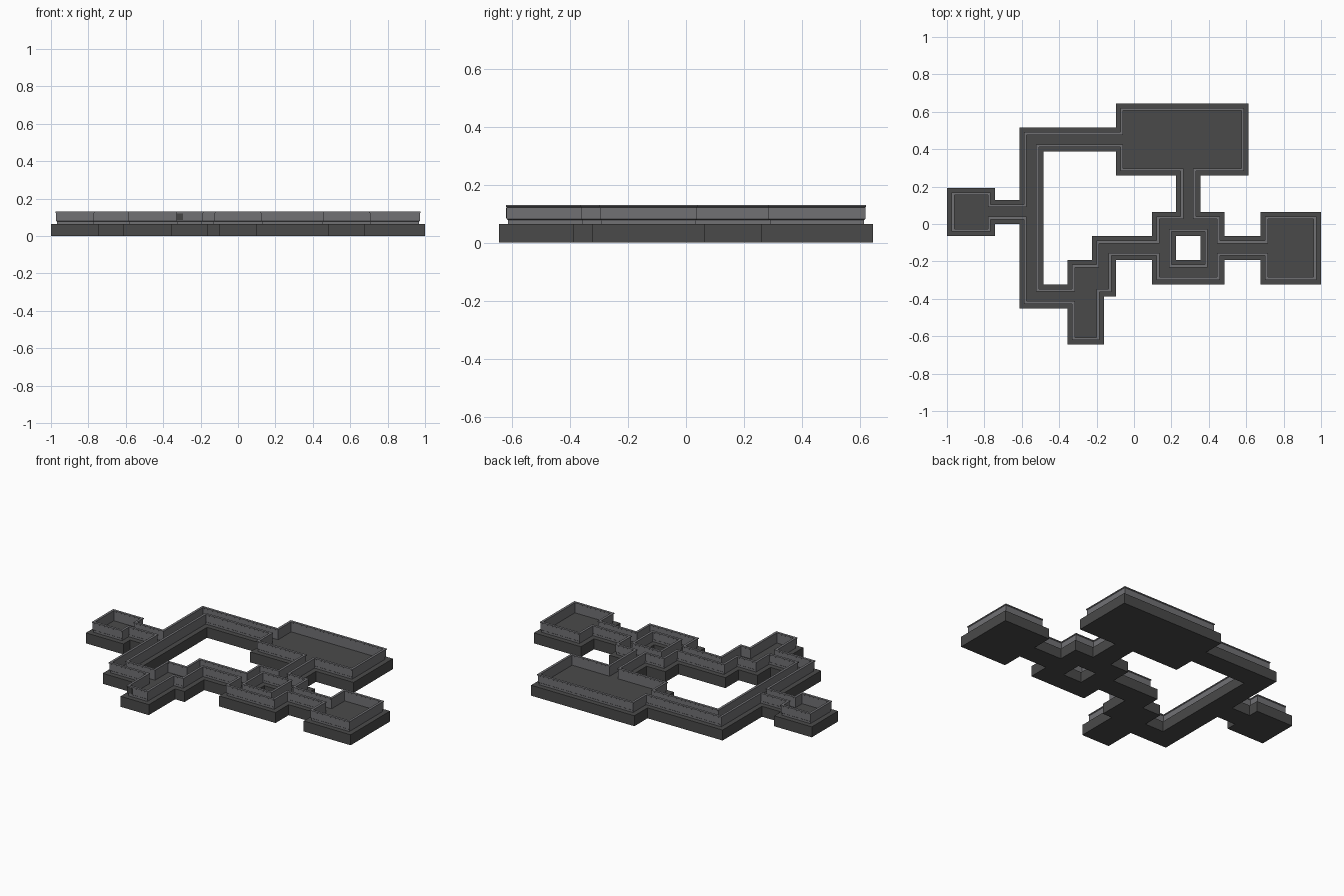
import bpy, bmesh
from mathutils import Vector

if "Cube" in bpy.data.objects:
    bpy.data.objects.remove(bpy.data.objects["Cube"])

U = 2 / 31                 # size of one floor-plan cell
BASE_H, TOP = 0.065, 0.13


def material(name, c):
    m = bpy.data.materials.new(name)
    m.diffuse_color = (*c, 1)
    m.use_nodes = True
    m.node_tree.nodes["Principled BSDF"].inputs["Base Color"].default_value = m.diffuse_color
    return m


STONE = material("dark stone", (0.068, 0.068, 0.068))
WALL = material("wall grey", (0.165, 0.165, 0.175))
SHADOW = material("wall opening", (0.06, 0.06, 0.06))

# Rooms and corridors as cell rectangles x0, y0, x1, y1
RECTS = [
    (0, 9, 4, 13), (4, 10, 6, 12),               # west room and its passage
    (6, 3, 8, 18), (6, 16, 14, 18), (6, 3, 10, 5),  # long corridor
    (14, 14, 25, 20), (19, 11, 21, 14),          # great hall and passage
    (17, 5, 23, 11),                             # centre room
    (23, 7, 26, 9), (26, 5, 31, 11),             # east passage and room
    (12, 7, 17, 9), (12, 4, 14, 9), (10, 0, 13, 7),  # south-west rooms
]
cells = {(x, y) for a, b, c, d in RECTS for x in range(a, c) for y in range(b, d)}
cells -= {(x, y) for x in (19, 20) for y in (7, 8)}  # light well


def pos(p, z=0.0):
    return Vector((p[0] * U - 1, (p[1] - 10) * U, z))


def finish(name, bm, mat):
    bmesh.ops.recalc_face_normals(bm, faces=bm.faces)
    me = bpy.data.meshes.new(name)
    bm.to_mesh(me)
    bm.free()
    me.materials.append(mat)
    ob = bpy.data.objects.new(name, me)
    bpy.context.collection.objects.link(ob)
    return ob


# Foundation slab: plan cells extruded upward
bm = bmesh.new()
verts = {}
for x, y in sorted(cells):
    quad = []
    for k in ((x, y), (x + 1, y), (x + 1, y + 1), (x, y + 1)):
        if k not in verts:
            verts[k] = bm.verts.new(pos(k))
        quad.append(verts[k])
    bm.faces.new(quad)
res = bmesh.ops.extrude_face_region(bm, geom=bm.faces[:], use_keep_orig=True)
bmesh.ops.translate(bm, vec=(0, 0, BASE_H),
                    verts=[g for g in res["geom"] if isinstance(g, bmesh.types.BMVert)])
finish("foundation", bm, STONE)

# Trace the plan boundary, floor always on the left
nxt = {}
for x, y in cells:
    for nb, a, b in (((x, y - 1), (x, y), (x + 1, y)),
                     ((x + 1, y), (x + 1, y), (x + 1, y + 1)),
                     ((x, y + 1), (x + 1, y + 1), (x, y + 1)),
                     ((x - 1, y), (x, y + 1), (x, y))):
        if nb not in cells:
            nxt[a] = b
loops = []
while nxt:
    p = min(nxt)
    loop = []
    while p in nxt:
        loop.append(p)
        p = nxt.pop(p)
    n = len(loop)
    loops.append([loop[i] for i in range(n)
                  if loop[i - 1][0] != loop[(i + 1) % n][0]
                  and loop[i - 1][1] != loop[(i + 1) % n][1]])


def sweep(bm, loop, profile):
    """Sweep an (inset, z) profile round a right-angled loop."""
    rings = []
    n = len(loop)
    for i in range(n):
        p, a, b = pos(loop[i]), pos(loop[i - 1]), pos(loop[(i + 1) % n])
        d0, d1 = (p - a).normalized(), (b - p).normalized()
        off = Vector((-d0.y - d1.y, d0.x + d1.x, 0))
        rings.append([bm.verts.new(p + off * d + Vector((0, 0, z))) for d, z in profile])
    m = len(profile)
    for i in range(n):
        r, s = rings[i], rings[(i + 1) % n]
        for j in range(m):
            k = (j + 1) % m
            bm.faces.new((r[j], s[j], s[k], r[k]))


# Thin walls with a recessed foot and a slight lip on top
PROFILE = [(0.031, BASE_H - 0.003), (0.031, 0.078), (0.027, 0.081), (0.027, 0.122),
           (0.024, 0.124), (0.024, TOP), (0.039, TOP), (0.039, 0.124),
           (0.036, 0.122), (0.036, BASE_H - 0.003)]
for name, loop in zip(("outer_wall", "courtyard_wall", "light_well_wall"), sorted(loops)):
    bm = bmesh.new()
    sweep(bm, loop, PROFILE)
    finish(name, bm, WALL)

# Small dark opening at the corner of the south room
bm = bmesh.new()
bmesh.ops.create_cube(bm, size=1)
bmesh.ops.scale(bm, vec=(0.034, 0.004, 0.034), verts=bm.verts)
c = pos((10, 0))
bmesh.ops.translate(bm, vec=(c.x + 0.044, c.y + 0.027, 0.103), verts=bm.verts)
finish("wall_opening", bm, SHADOW)
